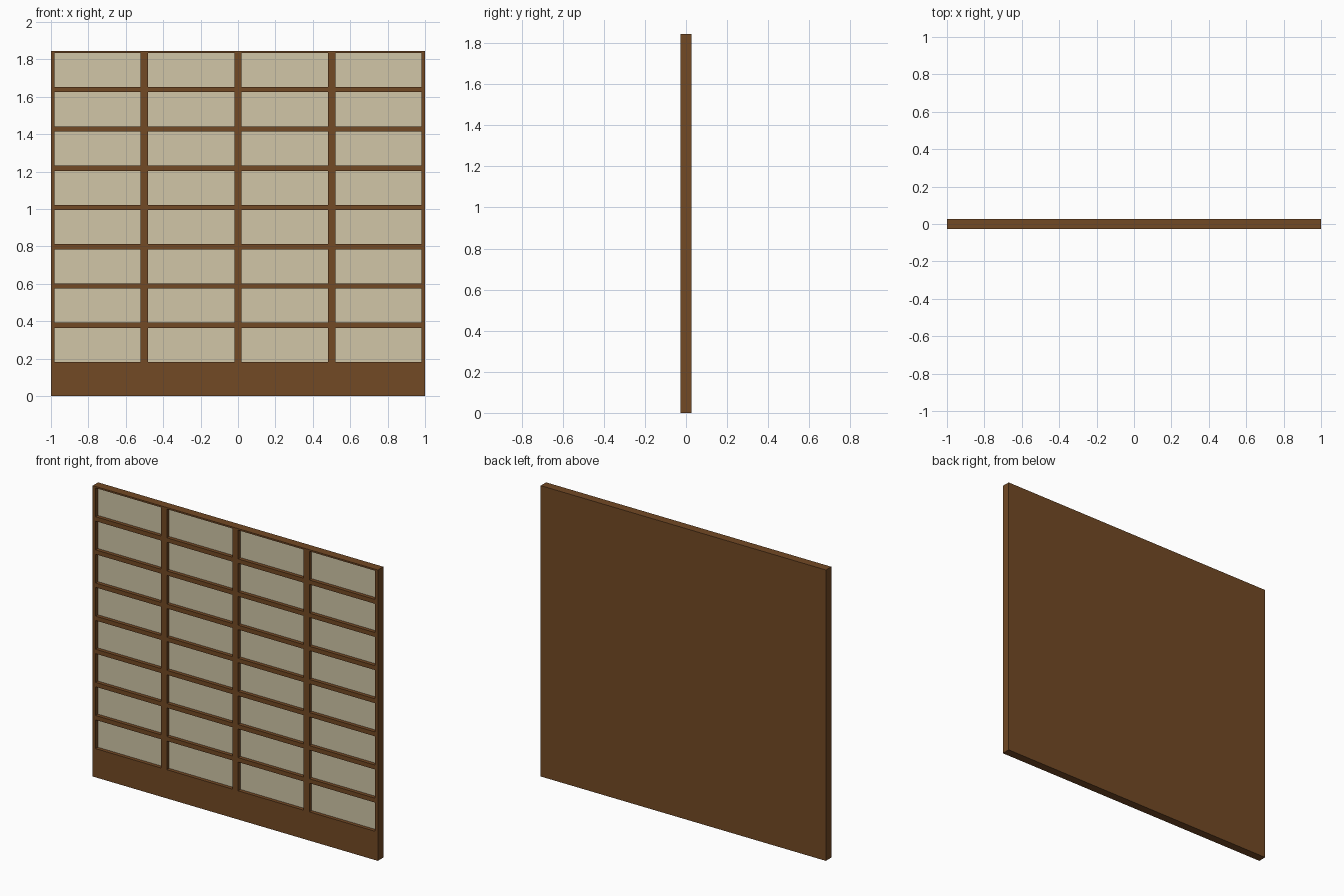
import bpy
import bmesh
from mathutils import Matrix, Vector

cube = bpy.data.objects.get("Cube")
if cube:
    bpy.data.objects.remove(cube, do_unlink=True)


def material(name, rgb):
    m = bpy.data.materials.new(name)
    m.use_nodes = True
    color = (*rgb, 1.0)
    m.diffuse_color = color
    m.node_tree.nodes["Principled BSDF"].inputs["Base Color"].default_value = color
    return m


wood = material("brown wood", (0.170, 0.067, 0.018))
paper = material("cream paper", (0.635, 0.565, 0.385))


def boxes(name, mat, spans):
    """One object made of boxes, each given by its low and high corners."""
    bm = bmesh.new()
    for lo, hi in spans:
        lo, hi = Vector(lo), Vector(hi)
        bmesh.ops.create_cube(bm, size=1, matrix=Matrix.Translation((lo + hi) / 2)
                              @ Matrix.Diagonal((*(hi - lo), 1)))
    mesh = bpy.data.meshes.new(name)
    bm.to_mesh(mesh)
    bm.free()
    mesh.materials.append(mat)
    obj = bpy.data.objects.new(name, mesh)
    bpy.context.collection.objects.link(obj)
    return obj


# Overall layout
FRONT, BACK = -0.027, 0.027
PANE, BOARD = -0.004, 0.0
HEIGHT, BASE = 1.844, 0.182
COLS, ROWS = 4, 8
EDGE, BAR = 0.02, 0.028
BAY, PITCH = 2 / COLS, 0.21
pane_h = PITCH - BAR
top_z = BASE + ROWS * PITCH - BAR

# Solid back board, bottom panel and top rail
boxes("back_board", wood, [((-1, BOARD, 0), (1, BACK, HEIGHT))])
boxes("bottom_panel", wood, [((-1, FRONT, 0), (1, BOARD, BASE))])
boxes("top_rail", wood, [((-1, FRONT, top_z), (1, BOARD, HEIGHT))])

# Narrow stiles at the edges, wider posts between the bays
boxes("side_stiles", wood, [((x, FRONT, BASE), (x + EDGE, BOARD, top_z))
                            for x in (-1, 1 - EDGE)])
boxes("posts", wood, [((x - EDGE, FRONT, BASE), (x + EDGE, BOARD, top_z))
                      for x in (-1 + BAY * i for i in range(1, COLS))])

# Horizontal bars and recessed paper panes, bay by bay
bars, panes = [], []
for c in range(COLS):
    x0 = -1 + BAY * c + EDGE
    x1 = x0 + BAY - 2 * EDGE
    for r in range(ROWS):
        z0 = BASE + r * PITCH
        z1 = z0 + pane_h
        panes.append(((x0, PANE, z0), (x1, BOARD, z1)))
        if r < ROWS - 1:
            bars.append(((x0, FRONT, z1), (x1, BOARD, z1 + BAR)))
boxes("cross_bars", wood, bars)
boxes("paper_panes", paper, panes)
